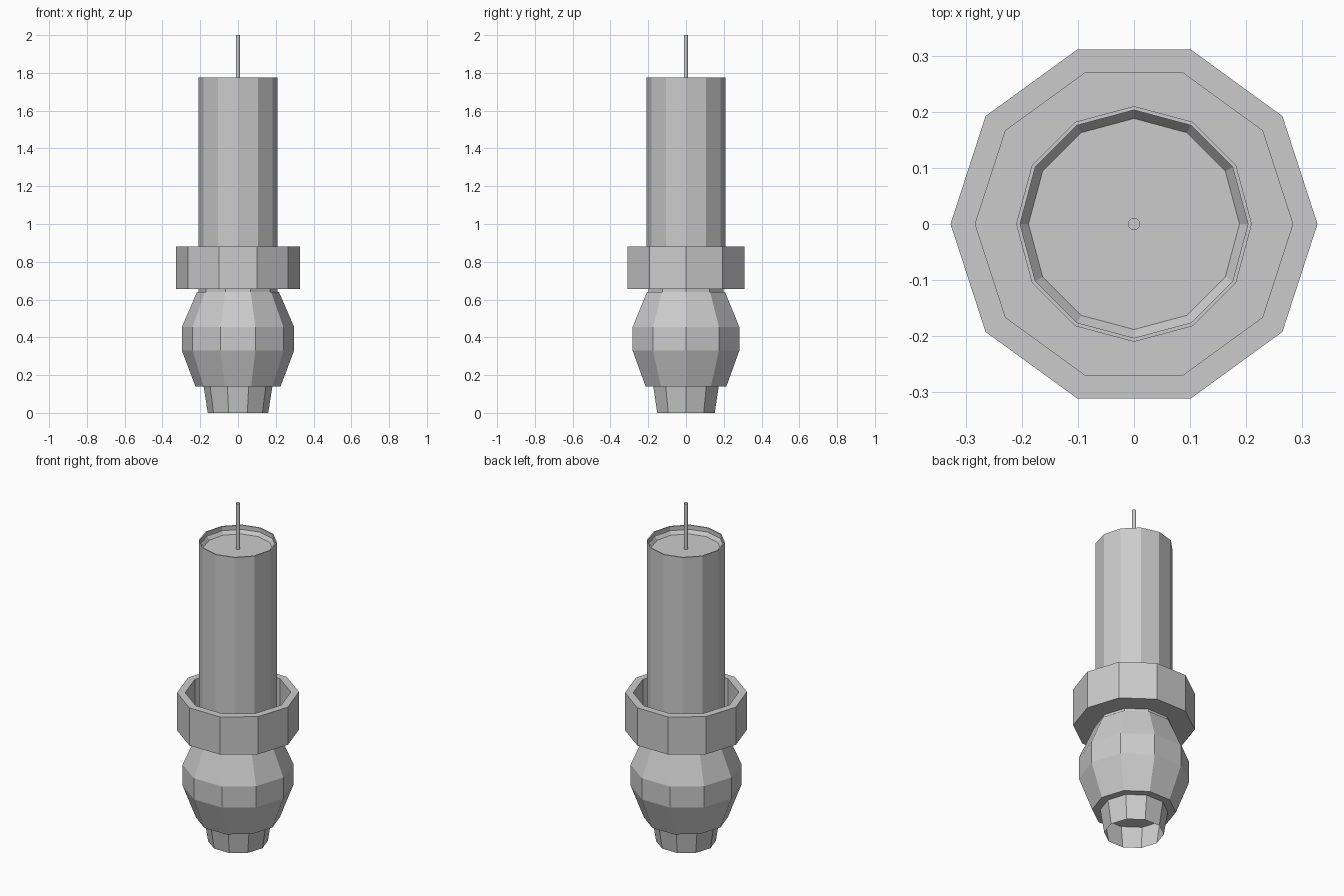
import bpy, bmesh
from math import cos, sin, tau

if "Cube" in bpy.data.objects:
    bpy.data.objects.remove(bpy.data.objects["Cube"])


def lathe(name, profile, sides):
    """Revolve (radius, z) points around z; radius 0 closes to a point."""
    bm = bmesh.new()
    rings = []
    for r, z in profile:
        if r == 0:
            rings.append([bm.verts.new((0, 0, z))] * sides)
        else:
            rings.append([bm.verts.new((r * cos(tau * i / sides), r * sin(tau * i / sides), z))
                          for i in range(sides)])
    for a, b in zip(rings, rings[1:]):
        if b[0] is b[1]:                      # flat cap at the end
            bm.faces.new(a)
            bm.verts.remove(b[0])
        elif a[0] is a[1]:                    # flat cap at the start
            bm.faces.new(b[::-1])
            bm.verts.remove(a[0])
        else:
            for i in range(sides):
                j = (i + 1) % sides
                bm.faces.new((a[i], a[j], b[j], b[i]))
    bmesh.ops.recalc_face_normals(bm, faces=bm.faces)
    mesh = bpy.data.meshes.new(name)
    bm.to_mesh(mesh)
    bm.free()
    obj = bpy.data.objects.new(name, mesh)
    bpy.context.collection.objects.link(obj)
    return obj


# hollow tapered foot, open underneath
lathe("foot", [(0.16, 0), (0.182, 0.14)], 10)

# bulbous body with a short neck
lathe("body", [(0, 0.14), (0.225, 0.14), (0.297, 0.33), (0.297, 0.455),
               (0.217, 0.64), (0.21, 0.64), (0.21, 0.66)], 10)

# open cup that holds the candle
lathe("cup", [(0, 0.657), (0.327, 0.657), (0.327, 0.88), (0.283, 0.88),
              (0.283, 0.70), (0, 0.70)], 10)

# candle with a thin raised rim and sunken top
lathe("candle", [(0.21, 0.70), (0.21, 1.775), (0.203, 1.775),
                 (0.203, 1.75), (0.188, 1.73), (0, 1.73)], 12)

# wick
lathe("wick", [(0.011, 1.73), (0.011, 2.0), (0, 2.0)], 12)
